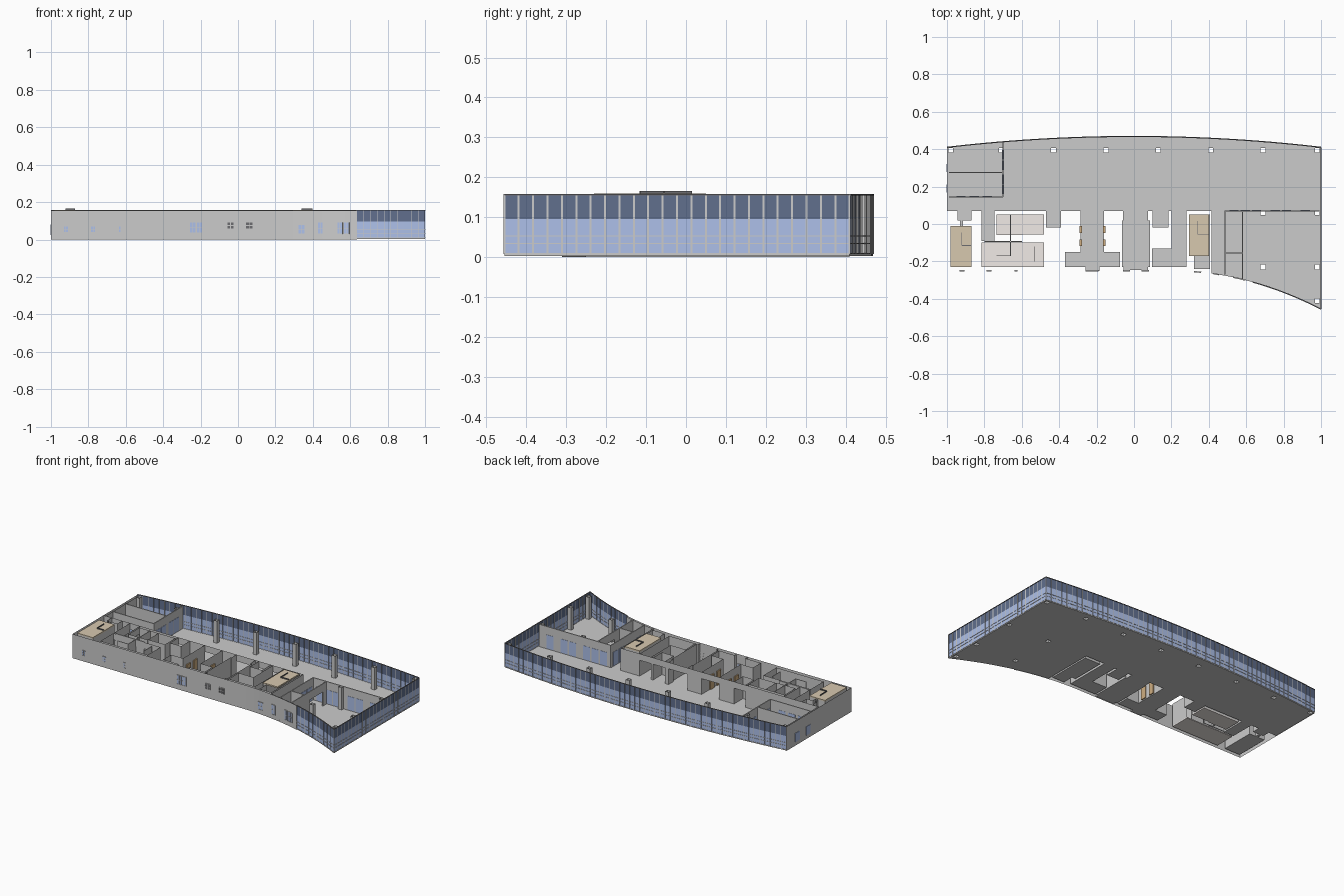
import bpy, bmesh
from mathutils import Vector

if "Cube" in bpy.data.objects:
    bpy.data.objects.remove(bpy.data.objects["Cube"])

H, TOP, FLOOR = 0.152, 0.157, 0.009      # wall top, glazing top, floor level


def mat(name, r, g, b):
    m = bpy.data.materials.new(name)
    m.diffuse_color = (r, g, b, 1)
    m.use_nodes = True
    m.node_tree.nodes["Principled BSDF"].inputs["Base Color"].default_value = m.diffuse_color
    return m


PALE_BLUE = mat("pale_blue_glass", .42, .53, .82)
DARK_BLUE = mat("dark_blue_glass", .12, .16, .27)
TAN = mat("tan", .68, .58, .43)
PINK = mat("pale_tile", .88, .83, .80)
DARK = mat("dark_metal", .15, .15, .16)
WOOD = mat("wood_door", .62, .42, .22)


def finish(name, bm, m=None):
    me = bpy.data.meshes.new(name)
    bm.to_mesh(me)
    bm.free()
    ob = bpy.data.objects.new(name, me)
    bpy.context.collection.objects.link(ob)
    if m:
        me.materials.append(m)
    return ob


def bar(bm, p, q, z0, z1, w):
    """Upright box of thickness w running from p to q in plan."""
    p, q = Vector(p), Vector(q)
    d = (q - p).normalized()
    n = Vector((-d.y, d.x)) * w / 2
    plan = [p - n, q - n, q + n, p + n]
    lo = [bm.verts.new((v.x, v.y, z0)) for v in plan]
    hi = [bm.verts.new((v.x, v.y, z1)) for v in plan]
    bm.faces.new(lo[::-1])
    bm.faces.new(hi)
    for i in range(4):
        j = (i + 1) % 4
        bm.faces.new((lo[i], lo[j], hi[j], hi[i]))


def bars(name, items, m=None):
    bm = bmesh.new()
    for it in items:
        bar(bm, *it)
    return finish(name, bm, m)


def sheet(bm, p, q, z0, z1):
    bm.faces.new([bm.verts.new(c) for c in
                  ((*p, z0), (*q, z0), (*q, z1), (*p, z1))])


def sheets(name, pts, z0, z1, m=None):
    bm = bmesh.new()
    for p, q in zip(pts, pts[1:]):
        sheet(bm, p, q, z0, z1)
    return finish(name, bm, m)


def slab(name, pts, z0, z1, m=None):
    bm = bmesh.new()
    f = bm.faces.new([bm.verts.new((x, y, z0)) for x, y in pts])
    r = bmesh.ops.extrude_face_region(bm, geom=[f])
    bmesh.ops.translate(bm, vec=(0, 0, z1 - z0),
                        verts=[v for v in r["geom"] if isinstance(v, bmesh.types.BMVert)])
    bmesh.ops.recalc_face_normals(bm, faces=bm.faces)
    return finish(name, bm, m)


def front_y(x):
    return -.25 - .205 * (max(0, x - .2) / .8) ** 2


def back_y(x):
    return .468 - .058 * x * x


def span(a, b, n, f):
    return [(a + (b - a) * i / n, f(a + (b - a) * i / n)) for i in range(n + 1)]


back = span(-1, 1, 56, back_y)
front_glass = span(.635, 1, 10, front_y)
right = [(1, -.455 + .865 * i / 24) for i in range(25)]

# main floor with holes at the hollow columns
floor = slab("main_floor", back + span(1, .415, 14, front_y) + [(.415, .07), (-1, .07)], .003, FLOOR)
spots = [(x, .395) for x in (-.98, -.71, -.43, -.15, .13, .41, .69, .98)]
spots += [(.69, .06), (.98, .06), (.69, -.23), (.98, -.23), (.98, -.41)]
c = .0125
cut = bars("column_cutter", [((x - c, y), (x + c, y), -.05, .05, 2 * c) for x, y in spots])
cut.hide_render = True
cut.hide_viewport = True
mod = floor.modifiers.new("holes", "BOOLEAN")
mod.operation, mod.object, mod.solver = "DIFFERENCE", cut, "EXACT"
for x, y in spots:
    sheets("column", [(x - c, y - c), (x + c, y - c), (x + c, y + c), (x - c, y + c), (x - c, y - c)], .003, H)


# curtain walls: two glass bands, mullions and rails
def curtain(name, pts):
    sheets(name + "_lower_glass", pts, .008, .096, PALE_BLUE)
    sheets(name + "_upper_glass", pts, .096, TOP, DARK_BLUE)
    segs = list(zip(pts, pts[1:]))
    rails = [(p, q, z, z + .002, .004) for p, q in segs for z in (.008, .033, .052)]
    posts = [((x - .001, y), (x + .001, y), .008, TOP, .005) for x, y in pts]
    bars(name + "_frame", rails + posts)
    bars(name + "_cap", [(p, q, TOP - .002, TOP + .001, .006) for p, q in segs], DARK)


curtain("back_curtain", back)
curtain("right_curtain", right)
curtain("front_curtain", front_glass)

# solid outer walls
sheets("front_wall", [(-1, -.25)] + span(.2, .635, 14, front_y), 0, H + .003)
sheets("left_wall", [(-1, -.25), (-1, .41)], 0, H + .003)
sheets("front_wall_lining", [(.415, -.26)] + [(x, y + .008) for x, y in span(.43, .635, 8, front_y)], FLOOR, H)
sheets("left_wall_lining", [(-.988, .07), (-.988, .405)], FLOOR, H)


# front windows: frame with two by two panes
def window(x, w, z0, z1, m):
    def strip(a, b, lo, hi, t):
        return ((a, front_y(a)), (b, front_y(b)), lo, hi, t)
    bars("window_glass", [strip(x - w / 2, x + w / 2, z0, z1, .004)], m)
    e, zm = .0015, (z0 + z1) / 2
    bars("window_frame", [strip(a - e, a + e, z0, z1, .007) for a in (x - w / 2, x, x + w / 2)]
         + [strip(x - w / 2, x + w / 2, z - e, z + e, .007) for z in (z0, zm, z1)])


for x, w, z0, z1, m in [(-.92, .025, .038, .07, PALE_BLUE), (-.775, .025, .038, .07, PALE_BLUE),
                        (-.63, .013, .038, .07, PALE_BLUE), (-.242, .03, .035, .092, PALE_BLUE),
                        (-.207, .03, .035, .092, PALE_BLUE), (-.04, .036, .058, .092, DARK),
                        (.06, .036, .058, .092, DARK), (.34, .036, .03, .078, PALE_BLUE),
                        (.44, .028, .03, .092, PALE_BLUE), (.545, .028, .03, .092, PALE_BLUE),
                        (.58, .028, .03, .092, PALE_BLUE)]:
    window(x, w, z0, z1, m)
bars("left_window", [((-1, y - .022), (-1, y + .022), .025, .08, .006) for y in (.19, .30)], PALE_BLUE)


# core rooms: floor patch with hollow walls, doorway edges get only a lintel
def room(name, pts, doors=(), m=None):
    slab(name + "_floor", pts, .003, FLOOR, m)
    bm = bmesh.new()
    for i, p in enumerate(pts):
        sheet(bm, p, pts[(i + 1) % len(pts)], .11 if i in doors else FLOOR, H)
    finish(name + "_walls", bm)


def rect(x0, x1, y0, y1):
    return [(x0, y0), (x1, y0), (x1, y1), (x0, y1)]


room("left_stair", [(-.98, -.23), (-.87, -.23), (-.87, -.01), (-.915, -.01), (-.915, .02), (-.87, .02),
                    (-.87, .07), (-.945, .07), (-.945, .02), (-.93, .02), (-.93, -.01), (-.98, -.01)], (6,))
room("washroom_entry", rect(-.815, -.745, -.09, .07), (2,))
room("washroom_upper", rect(-.735, -.6, -.06, .05), (3,), PINK)
room("washroom_side", rect(-.6, -.48, -.055, .05), (3,), PINK)
room("washroom_lower", rect(-.815, -.48, -.23, -.1), (2,), PINK)
room("closet", [(-.47, -.02), (-.39, -.02), (-.39, .07), (-.47, .07)], (2,))
room("lobby", [(-.37, -.23), (-.26, -.23), (-.26, -.25), (-.185, -.25), (-.185, -.23), (-.075, -.23), (-.075, -.15),
               (-.16, -.15), (-.16, .07), (-.285, .07), (-.285, -.15), (-.37, -.15)], (8,))
room("lift_room", [(-.065, -.23), (-.055, -.23), (-.055, -.247), (.075, -.247), (.075, -.23), (.085, -.23),
                   (.085, .02), (.075, .02), (.075, .07), (-.06, .07), (-.06, .02), (-.065, .02)], (8,))
room("store", rect(.1, .185, -.02, .07), (2,))
room("service", [(.095, -.23), (.28, -.23), (.28, .07), (.2, .07), (.2, -.13), (.095, -.13)], (2,))
room("right_stair", [(.32, -.24), (.405, -.24), (.405, -.17), (.405, .05), (.295, .05), (.295, -.17), (.32, -.17)])

# washroom partitions
bars("washroom_partition", [((-.8, -.093), (-.6, -.093), FLOOR, H, .006), ((-.735, -.17), (-.66, -.17), FLOOR, H, .004),
                            ((-.66, -.17), (-.66, .05), FLOOR, H, .004), ((-.53, -.2), (-.53, -.12), FLOOR, H, .004)])

# lobby doors
bars("lobby_door", [((x, y - .018), (x, y + .018), FLOOR, .1, .014) for x in (-.285, -.16) for y in (-.03, -.1)], WOOD)

# stair head covers
for side, x0, x1, y0, y1, b0, b1 in (("left", -.98, -.87, -.23, -.01, -.92, -.872), ("right", .295, .4, -.17, .05, .342, .398)):
    slab(side + "_stair_cover", rect(x0, x1, y0, y1), .15, .159, TAN)
    ym = y0 + .115
    bars(side + "_stair_rail", [((b0, ym), (b1, ym), .159, .166, .003), ((b0, ym), (b0, ym + .07), .159, .166, .003)], DARK)

# hall side of the core wall, broken by doorways
gaps = [(-.945, -.87), (-.815, -.745), (-.47, -.39), (-.285, -.16), (-.06, .075), (.1, .185), (.2, .28)]
x = -1
for a, b in gaps + [(.415, .415)]:
    sheets("core_wall", [(x, .07), (a, .07)], FLOOR, H)
    x = b
sheets("core_end_wall", [(.415, .07), (.415, -.262)], FLOOR, H)

# thin partitions of the corner offices and the right wing
T = .006
bars("office_partition", [((-.7, .145), (-.7, .438), FLOOR, H, T), ((-.99, .145), (-.7, .145), FLOOR, H, T),
                          ((-.99, .275), (-.7, .275), FLOOR, H, T)])
bars("wing_partition", [((.485, .07), (.99, .07), FLOOR, H, T), ((.485, .07), (.485, -.27), FLOOR, H, T),
                        ((.58, .07), (.58, .03), FLOOR, H, T), ((.58, -.1), (.58, -.295), FLOOR, H, T),
                        ((.58, -.1), (.58, .03), .1, H, T), ((.485, -.155), (.58, -.155), FLOOR, H, T)])
panes = [((a, .07), (a + .05, .07)) for a in (.51, .57, .63, .73, .79, .89)]
panes += [((-.7, b), (-.7, b + .05)) for b in (.16, .215, .29, .345)]
panes += [((a, .145), (a + .05, .145)) for a in (-.95, -.88, -.81)]
panes += [((.485, b), (.485, b + .05)) for b in (-.23, -.06, 0)]
bars("partition_glass", [(p, q, .012, .1, T + .003) for p, q in panes], PALE_BLUE)
